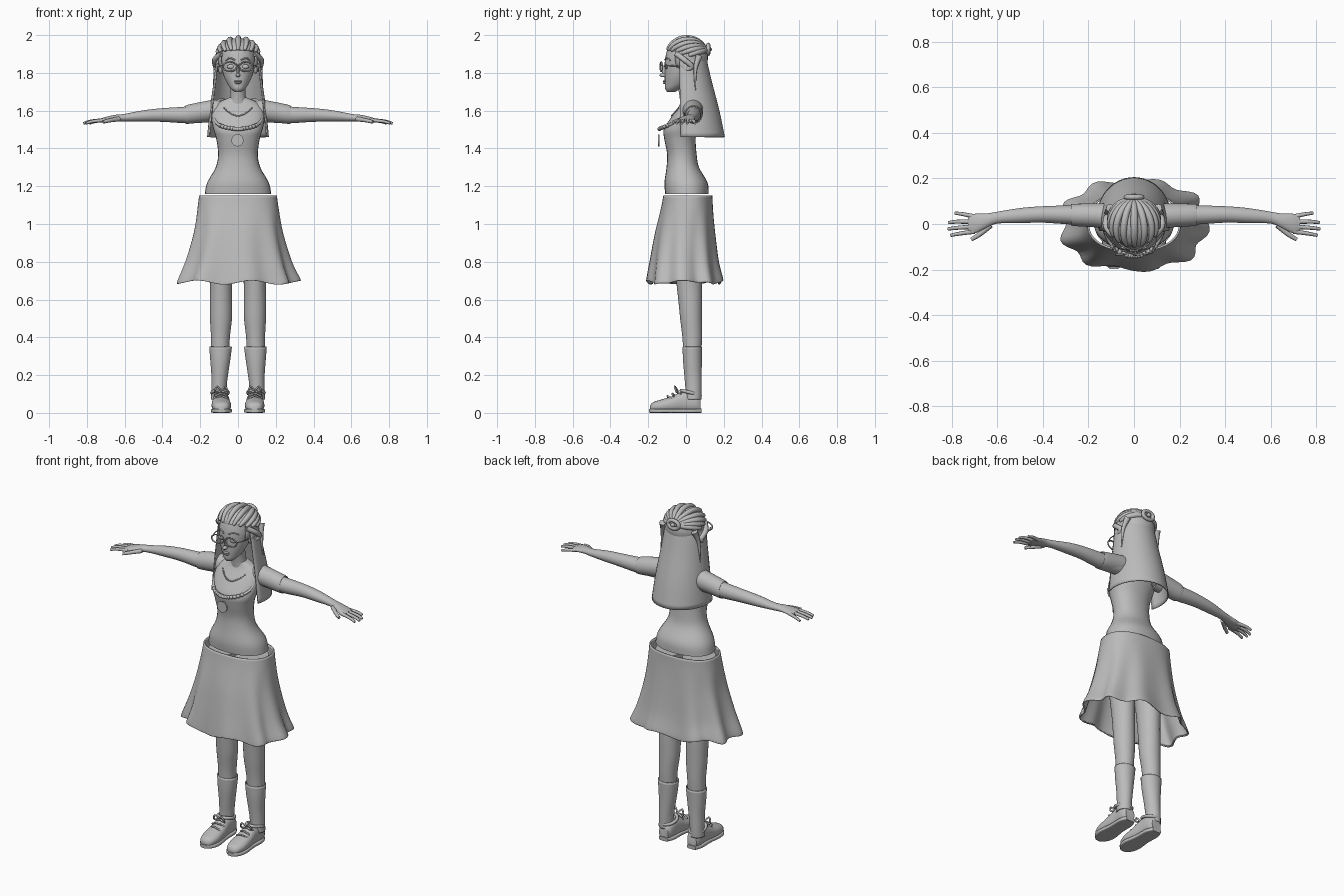
import bpy, bmesh, math
from mathutils import Vector
from mathutils.bvhtree import BVHTree

if "Cube" in bpy.data.objects:
    bpy.data.objects.remove(bpy.data.objects["Cube"])

GREY = (0.5, 0.5, 0.5, 1)
clay = bpy.data.materials.new("plain grey")
clay.use_nodes = True
clay.diffuse_color = GREY
clay.node_tree.nodes["Principled BSDF"].inputs["Base Color"].default_value = GREY


def finish(ob, angle=50):
    ob.data.materials.clear()
    ob.data.materials.append(clay)
    bpy.ops.object.select_all(action='DESELECT')
    ob.select_set(True)
    bpy.context.view_layer.objects.active = ob
    bpy.ops.object.shade_smooth_by_angle(angle=math.radians(angle))
    return ob


def from_bmesh(name, bm):
    bmesh.ops.recalc_face_normals(bm, faces=bm.faces)
    me = bpy.data.meshes.new(name)
    bm.to_mesh(me)
    bm.free()
    ob = bpy.data.objects.new(name, me)
    bpy.context.collection.objects.link(ob)
    return finish(ob)


def smooth(rows, steps=4):
    """Spline through rows of numbers."""
    out = []
    last = len(rows) - 1
    for i in range(last):
        quad = [rows[max(i - 1, 0)], rows[i], rows[i + 1], rows[min(i + 2, last)]]
        for k in range(steps):
            t = k / steps
            out.append([b + t * (c - a + t * (2 * a - 5 * b + 4 * c - d
                        + t * (3 * (b - c) + d - a))) / 2 for a, b, c, d in zip(*quad)])
    return out + [list(rows[-1])]


def loft(name, axis, rows, n=28, side=1, caps=True, power=2, arc=None, ripple=None):
    """Rows: place along axis, two centre coordinates, two radii."""
    bm = bmesh.new()
    rings = []
    start, end = arc or (0, math.tau)
    count = n + 1 if arc else n
    for p, a, b, ra, rb in smooth(rows):
        ring = []
        for i in range(count):
            t = start + (end - start) * i / n
            c, s = math.cos(t), math.sin(t)
            k = ripple(t, p) if ripple else 1
            co = [a + k * ra * math.copysign(abs(c) ** (2 / power), c),
                  b + k * rb * math.copysign(abs(s) ** (2 / power), s)]
            co.insert(axis, p)
            co[0] *= side
            ring.append(bm.verts.new(co))
        rings.append(ring)
    for lo, hi in zip(rings, rings[1:]):
        for i in range(n):
            j = (i + 1) % count
            bm.faces.new((lo[i], lo[j], hi[j], hi[i]))
    if caps:
        bm.faces.new(rings[0])
        bm.faces.new(rings[-1])
    return from_bmesh(name, bm)


def tubes(name, paths, radius, taper=None, closed=False):
    """Round cords through points, all in one object."""
    cu = bpy.data.curves.new(name, 'CURVE')
    cu.dimensions = '3D'
    cu.bevel_depth = radius
    cu.bevel_resolution = 2
    cu.use_fill_caps = True
    for path in paths:
        pts = list(path) if closed else smooth(path)
        sp = cu.splines.new('POLY')
        sp.points.add(len(pts) - 1)
        sp.use_cyclic_u = closed
        for i, (q, co) in enumerate(zip(sp.points, pts)):
            q.co = (*co, 1)
            q.radius = taper(i / (len(pts) - 1)) if taper else 1
    ob = bpy.data.objects.new(name, cu)
    bpy.context.collection.objects.link(ob)
    bpy.ops.object.select_all(action='DESELECT')
    ob.select_set(True)
    bpy.context.view_layer.objects.active = ob
    bpy.ops.object.convert(target='MESH')
    return finish(bpy.context.object)


def balls(name, items):
    """Ellipsoids given as (centre, radii)."""
    bm = bmesh.new()
    for centre, radii in items:
        vs = bmesh.ops.create_uvsphere(bm, u_segments=16, v_segments=10, radius=1)["verts"]
        for v in vs:
            v.co = Vector(centre) + v.co * Vector(radii)
    return from_bmesh(name, bm)


def thicken(ob, amount):
    m = ob.modifiers.new("thickness", 'SOLIDIFY')
    m.thickness = amount


def front_of(ob):
    tree = BVHTree.FromPolygons([v.co for v in ob.data.vertices],
                                [p.vertices[:] for p in ob.data.polygons])

    def at(x, z, lift=0.0):
        hit = tree.ray_cast(Vector((x, -1, z)), Vector((0, 1, 0)))[0]
        return (x, (hit.y if hit else 0) - lift, z)
    return at


# Torso, neck and head
torso = loft("torso", 2, [
    (1.16, 0, .005, .176, .115), (1.22, 0, 0, .163, .114), (1.3, 0, -.017, .118, .086),
    (1.37, 0, -.022, .105, .078), (1.45, 0, -.032, .115, .083), (1.5, 0, -.03, .13, .088),
    (1.56, 0, -.01, .14, .072), (1.62, 0, .015, .13, .055), (1.65, 0, .02, .09, .045),
    (1.67, 0, .015, .045, .04)], power=2.2)
loft("neck", 2, [(1.63, 0, .015, .055, .045), (1.68, 0, .005, .04, .04), (1.78, 0, -.01, .042, .042)])
head = loft("head", 2, [
    (1.7, 0, -.078, .018, .022), (1.715, 0, -.07, .036, .04), (1.74, 0, -.05, .055, .062),
    (1.78, 0, -.035, .074, .078), (1.83, 0, -.02, .087, .093), (1.88, 0, -.01, .092, .1),
    (1.94, 0, 0, .08, .09), (1.975, 0, 0, .04, .045)])
chest, face = front_of(torso), front_of(head)

# Face features
balls("nose", [((0, -.118, 1.788), (.012, .022, .011)), ((0, -.113, 1.81), (.007, .014, .025))])
balls("lips", [((0, -.113, 1.756), (.022, .01, .005)), ((0, -.112, 1.747), (.018, .01, .006))])
balls("eyes", [(face(s * .038, 1.833), (.02, .008, .012)) for s in (-1, 1)])
tubes("eyebrows", [[face(s * x, z, .002) for x, z in ((.016, 1.868), (.042, 1.878), (.066, 1.866))]
                   for s in (-1, 1)], .004)
balls("ears", [((s * .092, -.01, 1.825), (.013, .02, .03)) for s in (-1, 1)])

# Glasses
tubes("glasses_rims", [[(s * .043 + .036 * math.cos(a), -.137 + .25 * abs(.036 * math.cos(a) + .043) ** 1.2,
                         1.833 + .025 * math.sin(a)) for a in (math.tau * i / 24 for i in range(24))]
                       for s in (-1, 1)], .004, closed=True)
tubes("glasses_frame", [[(-.01, -.13, 1.838), (0, -.133, 1.842), (.01, -.13, 1.838)]] +
      [[(s * .078, -.118, 1.838), (s * .096, -.08, 1.838), (s * .098, -.01, 1.835)] for s in (-1, 1)], .003)

# Hair cap with a raised hairline over the face
CENTRE, RADII = Vector((0, .004, 1.88)), Vector((.112, .112, .104))
bm = bmesh.new()
bmesh.ops.create_uvsphere(bm, u_segments=32, v_segments=24, radius=1)
for v in bm.verts:
    v.co = CENTRE + v.co * RADII
low = [f for f in bm.faces
       if f.calc_center_median().z < (1.915 if f.calc_center_median().y < -.05 else 1.8)]
bmesh.ops.delete(bm, geom=low, context='FACES')
thicken(from_bmesh("hair_cap", bm), .006)

# Combed strands running back to the clasp
strands = []
clasp = Vector((0, 1, .4)).normalized()
for k in range(-5, 6):
    a = math.radians(k * 19)
    root = Vector((math.sin(a), -math.cos(a), .42 - .012 * k * k)).normalized()
    if k == 0:
        root.x = .01
    strands.append([CENTRE + root.slerp(clasp, t / 8) * RADII for t in range(9)])
tubes("hair_strands", strands, .02, lambda t: .3 + .5 * math.sin(math.pi * t) ** .6)
tubes("hair_side_rolls", [[(s * .09, -.05, 1.9), (s * .122, -.01, 1.87), (s * .118, .03, 1.835),
                           (s * .108, .0, 1.82), (s * .105, -.02, 1.845)] for s in (-1, 1)], .015)
tubes("hair_side_locks", [[(s * .105, .07, 1.89), (s * .12, .05, 1.82), (s * .13, .05, 1.7)]
                          for s in (-1, 1)], .018, lambda t: 1.05 - t)
tubes("hair_knot", [[(.035 * math.cos(a), .118, 1.925 + .024 * math.sin(a))
                     for a in (math.tau * i / 16 for i in range(16))]], .011, closed=True)
balls("hair_clasp", [((0, .125, 1.925), (.012, .012, .012))])

# Long hair hanging behind as an open curtain
curtain = loft("hair_curtain", 2, [
    (1.46, 0, .03, .164, .176), (1.6, 0, .022, .15, .155), (1.75, 0, .01, .13, .128),
    (1.86, 0, .002, .115, .11), (1.92, 0, 0, .095, .098)],
    caps=False, arc=(math.radians(-20), math.radians(200)))
thicken(curtain, .006)

# Flared skirt with a wavy hem
def wave(t, z):
    return 1 + .06 * max(0, (1.1 - z) / .4) * math.cos(9 * t + .6)

skirt = loft("skirt", 2, [
    (.69, 0, -.005, .312, .194), (.705, 0, -.005, .312, .194), (.8, 0, -.008, .275, .178),
    (.95, 0, -.004, .235, .158), (1.08, 0, .005, .215, .138), (1.15, 0, .01, .206, .13)],
    n=72, caps=False, power=2.4, ripple=wave)
for v in skirt.data.vertices:
    v.co.z += .01 * max(0, (.8 - v.co.z) / .1) * math.sin(v.co.x * 22)
thicken(skirt, .008)

for side, s in (("left", 1), ("right", -1)):
    # Arm, sleeve and hand
    loft(side + "_arm", 0, [
        (.1, .04, 1.59, .045, .05), (.27, .04, 1.578, .042, .044), (.4, .042, 1.577, .036, .036),
        (.5, .037, 1.572, .033, .03), (.6, .028, 1.563, .026, .02), (.65, .014, 1.56, .032, .018),
        (.7, .002, 1.553, .043, .014), (.73, 0, 1.547, .036, .01)], side=s)
    loft(side + "_sleeve", 0, [
        (.08, .035, 1.598, .05, .05), (.12, .036, 1.602, .055, .056), (.18, .038, 1.594, .052, .055),
        (.27, .04, 1.58, .048, .05), (.272, .04, 1.58, .042, .044)], side=s)
    fingers = [((.7, -.033), (.765, -.042), (.806, -.05)), ((.71, -.012), (.78, -.017), (.818, -.022)),
               ((.71, .01), (.78, .01), (.815, .006)), ((.7, .032), (.75, .043), (.787, .048))]
    tubes(side + "_fingers", [[(s * x, y, z) for (x, y), z in zip(f, (1.55, 1.544, 1.533))]
                              for f in fingers], .0105, lambda t: 1 - .35 * t)
    tubes(side + "_thumb", [[(s * .63, -.005, 1.556), (s * .675, -.043, 1.549), (s * .714, -.068, 1.54)]],
          .013, lambda t: 1 - .35 * t)

    # Leg and sock
    loft(side + "_leg", 2, [
        (.1, .098, .04, .036, .038), (.3, .095, .034, .047, .047), (.4, .093, .033, .05, .052),
        (.5, .09, .027, .058, .058), (.6, .09, .022, .059, .063), (.7, .09, .016, .06, .068),
        (.95, .092, .005, .075, .085), (1.12, .09, .005, .085, .1)], side=s)
    sock = loft(side + "_sock", 2, [
        (.07, .103, .038, .04, .044), (.12, .102, .04, .039, .043), (.2, .097, .037, .044, .046),
        (.28, .094, .034, .053, .05), (.35, .092, .034, .06, .052)], side=s, caps=False)
    thicken(sock, .006)

    # Shoe: upper, sole, collar and laces
    loft(side + "_shoe_upper", 1, [
        (-.19, .088, .024, .018, .014), (-.175, .088, .031, .038, .025), (-.13, .088, .037, .051, .034),
        (-.07, .089, .046, .049, .044), (-.01, .09, .06, .043, .058), (.05, .093, .056, .042, .054),
        (.078, .093, .044, .03, .04)], side=s, power=2.3)
    loft(side + "_shoe_sole", 1, [
        (-.197, .088, .011, .018, .01), (-.17, .088, .011, .045, .011), (-.12, .088, .011, .056, .011),
        (-.04, .09, .011, .046, .011), (.04, .092, .011, .045, .011), (.082, .093, .011, .028, .011)],
        side=s, power=5)
    tubes(side + "_shoe_collar", [[(s * (.095 + .043 * math.cos(a)), .025 + .05 * math.sin(a),
                                    .107 - .012 * math.sin(a)) for a in
                                   (math.tau * i / 20 for i in range(20))]], .009, closed=True)
    laces = [[(s * (.089 - d * .034), y, z - .014), (s * .089, y - .008, z),
              (s * (.089 + d * .034), y + .014, z - .016)]
             for y, z, d in ((-.09, .09, 1), (-.065, .102, -1), (-.04, .116, 1))]
    bows = [[(s * .089, -.045, .118), (s * (.089 + d), -.06, .14),
             (s * (.089 + 1.5 * d), -.05, .11), (s * .089, -.045, .114)] for d in (-.022, .022)]
    tubes(side + "_shoe_laces", laces + bows, .005)

# Neckwear: bead string, heavy collar and round pendant
beads = [chest(.008 * k, 1.573 + .0005 * k * k, .003) for k in range(-9, 10)]
balls("bead_string", [(p, (.004, .004, .004)) for p in beads])
half = [(.032, -.136, 1.506), (.08, -.112, 1.516), (.118, -.06, 1.54),
        (.125, -.01, 1.59), (.105, .02, 1.65), (.07, .05, 1.655)]
collar = [(-x, y, z) for x, y, z in reversed(half)] + [(0, -.14, 1.503)] + half
tubes("collar_necklace", [collar], .008)
balls("collar_knots", [(p, (.012, .011, .011)) for p in smooth(collar, 3)[11:-11]])
bm = bmesh.new()
bmesh.ops.create_cone(bm, cap_ends=True, segments=32, radius1=.032, radius2=.032, depth=.008)
for v in bm.verts:
    v.co = (v.co.x - .003, -.143 + v.co.z, 1.443 + v.co.y)
from_bmesh("pendant", bm)
